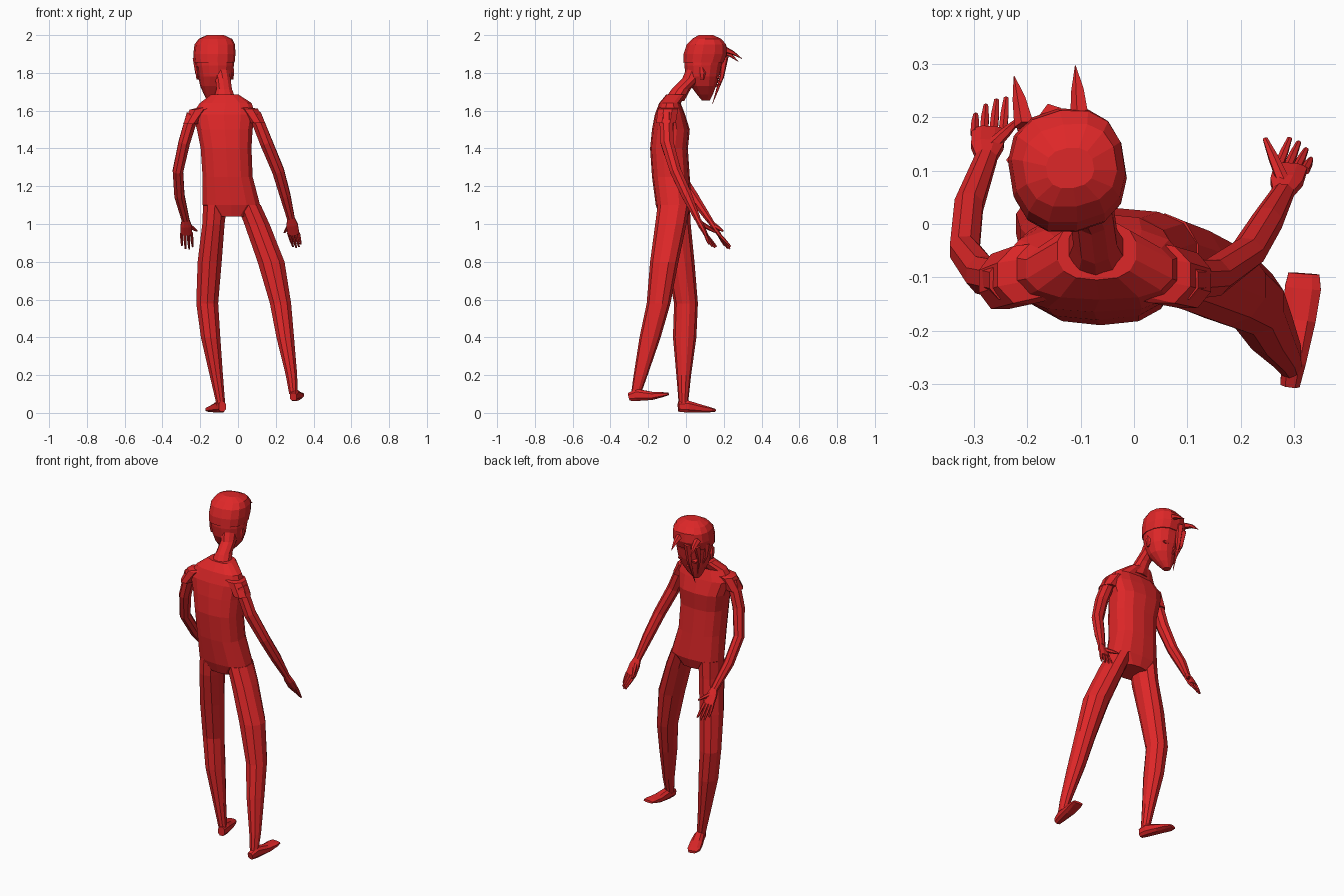
import bpy, bmesh, math
from mathutils import Vector

red = bpy.data.materials.new("red")
red.diffuse_color = (0.73, 0.02, 0.021, 1)


def loft(name, rings, sides=8, level=False, power=2.0, yaw=0.0):
    """Skin a closed tube through rings of (x, y, z, radius_a, radius_b)."""
    bm = bmesh.new()
    pts = [Vector(r[:3]) for r in rings]
    loops = []
    for i, r in enumerate(rings):
        if level:
            a = Vector((math.cos(yaw), math.sin(yaw), 0))
            b = Vector((-math.sin(yaw), math.cos(yaw), 0))
        else:
            t = (pts[min(i + 1, len(pts) - 1)] - pts[max(i - 1, 0)]).normalized()
            a = Vector((1, 0, 0))
            a = (a - t * a.dot(t)).normalized()
            b = t.cross(a)
        loop = []
        for k in range(sides):
            ang = 2 * math.pi * (k + 0.5) / sides
            c, s = math.cos(ang), math.sin(ang)
            u = math.copysign(abs(c) ** (2 / power), c) * r[3]
            v = math.copysign(abs(s) ** (2 / power), s) * r[4]
            loop.append(bm.verts.new(pts[i] + a * u + b * v))
        loops.append(loop)
    for p, q in zip(loops, loops[1:]):
        for k in range(sides):
            n = (k + 1) % sides
            bm.faces.new((p[k], p[n], q[n], q[k]))
    bm.faces.new(loops[0])
    bm.faces.new(loops[-1])
    bmesh.ops.recalc_face_normals(bm, faces=bm.faces)
    me = bpy.data.meshes.new(name)
    bm.to_mesh(me)
    bm.free()
    me.materials.append(red)
    ob = bpy.data.objects.new(name, me)
    bpy.context.collection.objects.link(ob)
    return ob


# torso, hips to collar
loft("torso", [
    (-.035, -.065, 1.04, .085, .075), (-.035, -.065, 1.10, .155, .095),
    (-.055, -.08, 1.25, .135, .10), (-.063, -.09, 1.40, .137, .10),
    (-.07, -.08, 1.50, .15, .10), (-.075, -.085, 1.58, .17, .08),
    (-.065, -.085, 1.64, .14, .057), (-.07, -.05, 1.685, .075, .055)],
    14, True, 2.6)

# neck leaning forward
loft("neck", [(-.07, -.065, 1.65, .065, .055), (-.073, -.025, 1.715, .043, .05),
              (-.08, .03, 1.77, .042, .05), (-.095, .06, 1.84, .05, .05)], 10, True)

# bowed head, slightly turned
yaw = math.radians(9)
loft("head", [
    (-.145, .105, 1.655, .02, .022), (-.135, .10, 1.685, .045, .042),
    (-.125, .092, 1.73, .075, .068), (-.12, .088, 1.78, .09, .09),
    (-.122, .09, 1.84, .10, .10), (-.125, .10, 1.89, .102, .108)],
    14, True, 2.2, yaw)

# hair cap over the skull
loft("hair_cap", [
    (-.125, .092, 1.855, .106, .108), (-.125, .102, 1.90, .11, .116),
    (-.123, .108, 1.95, .106, .106), (-.12, .11, 1.98, .088, .078),
    (-.12, .105, 2.0, .045, .038)], 14, True, 2.4, yaw)

# hair strands: (root, middle, tip, root width)
strands = [((-.205, .185, 1.915), (-.215, .235, 1.895), (-.225, .277, 1.86), .02),
           ((-.10, .19, 1.93), (-.105, .25, 1.905), (-.11, .297, 1.875), .02),
           ((-.155, .205, 1.89), (-.155, .19, 1.78), (-.16, .14, 1.635), .022),
           ((-.20, .18, 1.88), (-.20, .16, 1.80), (-.17, .13, 1.69), .02),
           ((-.222, .12, 1.88), (-.215, .12, 1.80), (-.165, .12, 1.685), .018)]
for i, (p, m, q, w) in enumerate(strands):
    loft(f"hair_strand_{i}", [(*p, w, w), (*m, w * .65, w * .55), (*q, .001, .001)], 5)

# face: eyes, nose, ears
for i, x in enumerate((-.175, -.085)):
    loft(f"eye_{i}", [(x, .14, 1.785, .018, .011), (x, .176, 1.775, .016, .009)], 8)
loft("nose", [(-.14, .15, 1.775, .008, .008), (-.143, .18, 1.745, .011, .01),
              (-.143, .155, 1.73, .008, .006)], 5)
for i, (x, y) in enumerate(((-.215, .06), (-.03, .085))):
    loft(f"ear_{i}", [(x, y, 1.765, .006, .01), (x, y, 1.80, .011, .02),
                      (x, y - .005, 1.83, .008, .014)], 6, True)

# sleeves
loft("left_sleeve", [(-.15, -.085, 1.62, .05, .055), (-.205, -.095, 1.605, .055, .058),
                     (-.252, -.108, 1.53, .042, .056)], 8, True)
loft("right_sleeve", [(.0, -.085, 1.62, .05, .055), (.055, -.095, 1.61, .055, .058),
                      (.102, -.106, 1.535, .046, .056)], 8, True)

# arms
loft("left_arm", [(-.24, -.105, 1.58, .035, .04), (-.285, -.095, 1.43, .033, .038),
                  (-.318, -.05, 1.28, .03, .032), (-.31, .035, 1.15, .029, .03),
                  (-.277, .125, 1.02, .022, .018)])
loft("right_arm", [(.09, -.105, 1.58, .035, .04), (.15, -.10, 1.43, .036, .037),
                   (.213, -.055, 1.28, .034, .032), (.25, .005, 1.15, .03, .03),
                   (.28, .06, 1.03, .022, .018)])


def hand(side, wrist, knuckle, tips, thumb):
    w, k = Vector(wrist), Vector(knuckle)
    loft(side + "_palm", [(*w, .02, .016), (*w.lerp(k, .45), .033, .017),
                          (*k, .034, .012)], 8)
    for i, tip in enumerate(tips):
        t = Vector(tip)
        root = k + Vector((-.026 + .0175 * i, -.005, .006))
        loft(f"{side}_finger_{i}", [(*root, .009, .009), (*root.lerp(t, .55), .0085, .008),
                                    (*t, .005, .005)], 6)
    t = Vector(thumb)
    root = w.lerp(k, .3)
    loft(side + "_thumb", [(*root, .014, .014), (*root.lerp(t, .6), .01, .011),
                           (*t, .005, .005)], 6)


hand("left", (-.277, .122, 1.025), (-.273, .175, .945),
     [(-.297, .205, .885), (-.278, .222, .87), (-.258, .232, .868), (-.24, .236, .88)],
     (-.217, .195, .963))
hand("right", (.28, .057, 1.035), (.294, .105, .945),
     [(.292, .16, .88), (.309, .153, .875), (.323, .14, .88), (.332, .122, .893)],
     (.246, .16, .955))

# legs
loft("left_leg", [
    (-.122, -.065, 1.10, .066, .085), (-.13, -.06, 1.0, .062, .085),
    (-.15, -.03, .80, .067, .075), (-.163, 0, .58, .061, .063),
    (-.145, -.007, .40, .054, .062), (-.115, -.012, .20, .037, .039),
    (-.09, -.014, .04, .024, .024)], 10, True)
loft("right_leg", [
    (.058, -.065, 1.10, .066, .085), (.10, -.08, 1.0, .07, .083),
    (.175, -.115, .80, .075, .075), (.225, -.145, .58, .059, .063),
    (.25, -.19, .40, .049, .056), (.283, -.24, .20, .032, .037),
    (.293, -.265, .10, .023, .026)], 10, True)

# feet
loft("left_foot", [(-.083, -.04, .033, .02, .028), (-.092, .005, .034, .029, .034),
                   (-.118, .07, .024, .036, .023), (-.14, .125, .017, .037, .014),
                   (-.148, .152, .014, .024, .008)], 8, power=2.6)
loft("right_foot", [(.293, -.302, .085, .019, .022), (.299, -.26, .095, .025, .034),
                    (.31, -.18, .09, .033, .023), (.317, -.12, .097, .036, .013),
                    (.319, -.093, .10, .031, .007)], 8, power=2.6)
